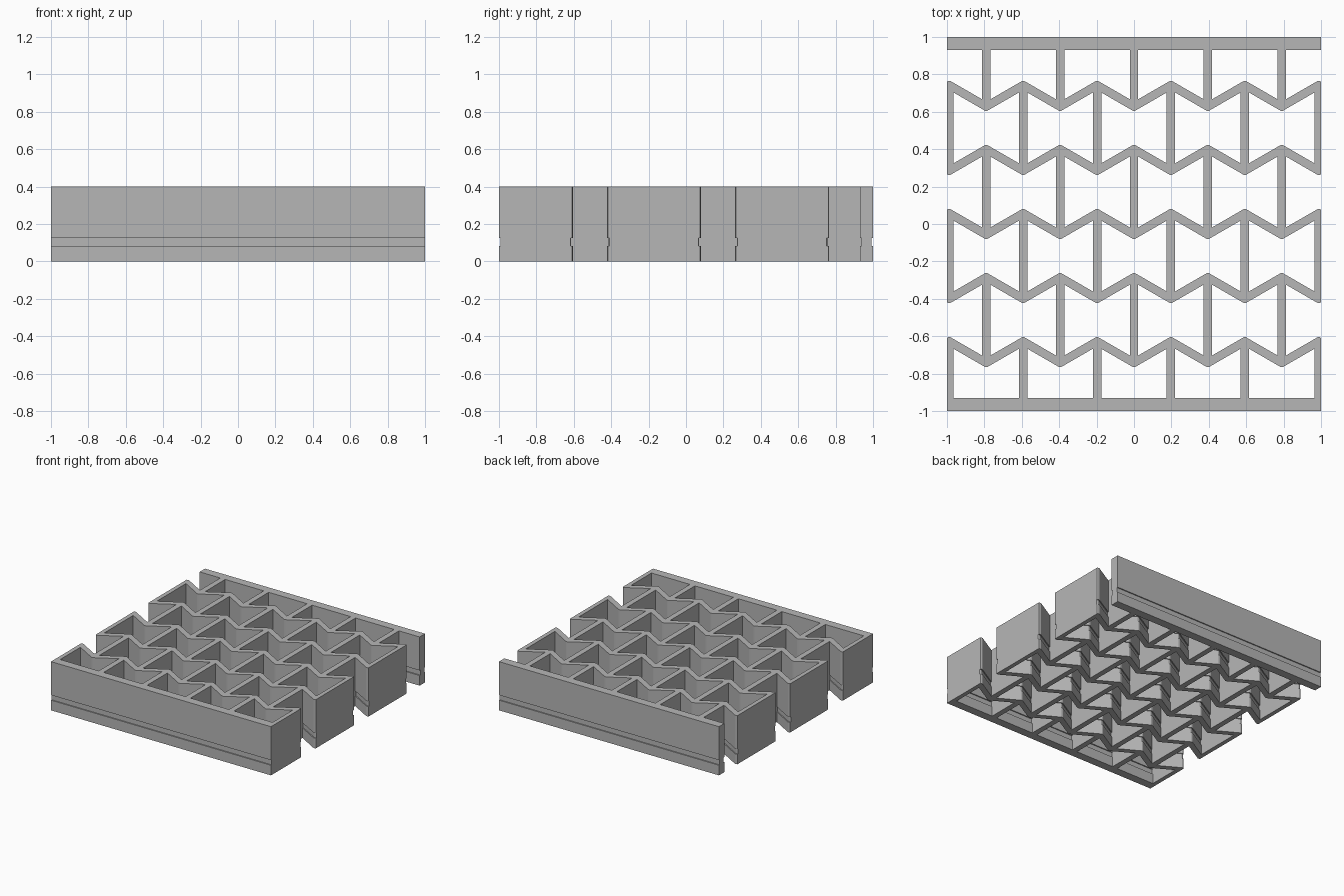
import bpy, bmesh
from math import tan, radians

cube = bpy.data.objects.get("Cube")
if cube:
    bpy.data.objects.remove(cube, do_unlink=True)

HEIGHT = 0.4
PITCH = 0.1975           # distance between neighbouring fold lines
ROW = 0.3425             # distance between zigzag rows
SLOPE = tan(radians(30))
WALL = 0.045             # wall thickness
TIP = 0.006              # half width of the blunt fold tip
RAIL = 0.07              # rail thickness
GROOVE_LOW, GROOVE_HIGH, GROOVE_DEPTH = 0.083, 0.125, 0.009

grey = bpy.data.materials.new("grey")
grey.use_nodes = True
colour = (0.47, 0.47, 0.47, 1)
grey.diffuse_color = colour
grey.node_tree.nodes["Principled BSDF"].inputs["Base Color"].default_value = colour


def finish(name, bm):
    bmesh.ops.recalc_face_normals(bm, faces=bm.faces)
    mesh = bpy.data.meshes.new(name)
    bm.to_mesh(mesh)
    bm.free()
    mesh.materials.append(grey)
    obj = bpy.data.objects.new(name, mesh)
    bpy.context.collection.objects.link(obj)


def grooved_wall(name, path, half):
    """Sweep an upright section, grooved on both sides, along a plan path."""
    inner = half - GROOVE_DEPTH
    side = [(half, 0), (half, GROOVE_LOW), (inner, GROOVE_LOW),
            (inner, GROOVE_HIGH), (half, GROOVE_HIGH), (half, HEIGHT)]
    section = side + [(-d, z) for d, z in reversed(side)]
    bm = bmesh.new()
    rings = [[bm.verts.new((x, y + d, z)) for d, z in section] for x, y in path]
    n = len(section)
    for a, b in zip(rings, rings[1:]):
        for i in range(n):
            j = (i + 1) % n
            bm.faces.new((a[i], a[j], b[j], b[i]))
    bm.faces.new(rings[0])
    bm.faces.new(rings[-1])
    finish(name, bm)


def strut(name, x, y0, y1):
    """Straight upright wall between two rows, trimmed at the outer sides."""
    x0, x1 = max(x - WALL / 2, -1), min(x + WALL / 2, 1)
    bm = bmesh.new()
    bmesh.ops.create_cube(bm, size=1)
    for v in bm.verts:
        v.co = (x0 if v.co.x < 0 else x1,
                y0 if v.co.y < 0 else y1,
                0 if v.co.z < 0 else HEIGHT)
    finish(name, bm)


# Front and back rails
rail_y = 1 - RAIL / 2
for name, y in (("front_rail", -rail_y), ("back_rail", rail_y)):
    grooved_wall(name, [(-1, y), (1, y)], RAIL / 2)

# Zigzag rows, each mirrored against its neighbour
swing = PITCH * SLOPE / 2
half_wall = WALL / 2 / 0.866
for r in range(-2, 3):
    path = []
    for k in range(-5, 6):
        peak = 1 if (k + r) % 2 else -1
        y = r * ROW + peak * (swing - TIP * SLOPE)
        path += [(k * PITCH - TIP, y), (k * PITCH + TIP, y)]
    end_y = path[0][1] - (1 + path[0][0]) * SLOPE * (1 if r % 2 == 0 else -1)
    path = [(-1, end_y)] + path + [(1, end_y)]
    grooved_wall(f"zigzag_row_{r + 3}", path, half_wall)

# Struts, running from each valley up to the peak of the next row
reach = swing - 0.012
for gap in range(6):
    lower, upper = gap - 3, gap - 2
    y0 = -rail_y if gap == 0 else lower * ROW - reach
    y1 = rail_y if gap == 5 else upper * ROW + reach
    for k in range(-5, 6):
        if (k + upper) % 2:
            strut(f"strut_{gap + 1}_{k + 6}", k * PITCH, y0, y1)
